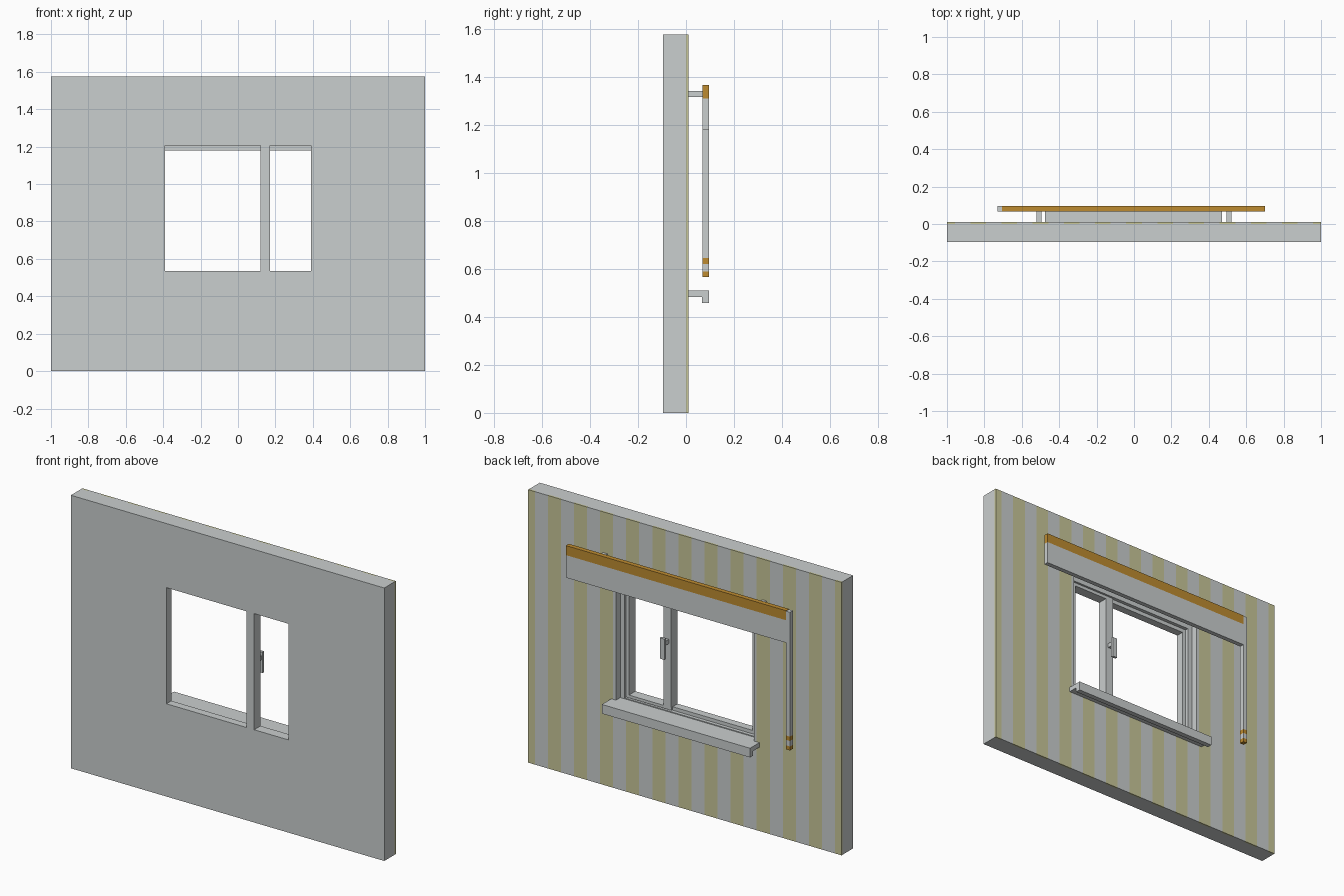
import bpy, bmesh

if "Cube" in bpy.data.objects:
    bpy.data.objects.remove(bpy.data.objects["Cube"])


def material(name, rgb):
    m = bpy.data.materials.new(name)
    m.diffuse_color = (*rgb, 1)
    m.use_nodes = True
    m.node_tree.nodes["Principled BSDF"].inputs["Base Color"].default_value = m.diffuse_color
    return m


GREY = material("plaster_grey", (0.59, 0.62, 0.62))
OLIVE = material("stripe_olive", (0.58, 0.57, 0.32))
GOLD = material("wood_gold", (0.51, 0.26, 0.03))


def finish(name, bm, mat):
    bmesh.ops.recalc_face_normals(bm, faces=bm.faces)
    me = bpy.data.meshes.new(name)
    bm.to_mesh(me)
    bm.free()
    me.materials.append(mat)
    ob = bpy.data.objects.new(name, me)
    bpy.context.collection.objects.link(ob)
    return ob


def box(name, x, y, z, mat=GREY):
    bm = bmesh.new()
    bmesh.ops.create_cube(bm, size=1)
    for v in bm.verts:
        v.co = [r[0] + (c + 0.5) * (r[1] - r[0]) for c, r in zip(v.co, (x, y, z))]
    return finish(name, bm, mat)


def ring(name, outer, inner, y, mat=GREY):
    """Rectangular frame; outer and inner are (x0, x1, z0, z1)."""
    bm = bmesh.new()

    def loop(r, yy):
        return [bm.verts.new((px, yy, pz)) for px, pz in
                ((r[0], r[2]), (r[1], r[2]), (r[1], r[3]), (r[0], r[3]))]

    loops = [loop(outer, y[0]), loop(outer, y[1]), loop(inner, y[1]), loop(inner, y[0])]
    for k in range(4):
        a, b = loops[k], loops[(k + 1) % 4]
        for i in range(4):
            j = (i + 1) % 4
            bm.faces.new((a[i], a[j], b[j], b[i]))
    return finish(name, bm, mat)


H = 1.575
WALL = (-1, 1, 0, H)
PANE = (-0.39, 0.39, 0.535, 1.205)     # clear opening at the front
HOLE = (-0.44, 0.44, 0.485, 1.255)     # wider recess at the back

# wall with stepped window opening
ring("wall_front", WALL, PANE, (-0.095, -0.05))
ring("wall_core", WALL, HOLE, (-0.05, 0.0))

# striped wallpaper layer, split around the opening
N = 24
edges = [-1] + [-1 + (i + 0.5) * 2 / N for i in range(N)] + [1]
for i in range(N + 1):
    mat = OLIVE if i % 2 == 0 else GREY
    cuts = [edges[i]] + [c for c in HOLE[:2] if edges[i] < c < edges[i + 1]] + [edges[i + 1]]
    for x in zip(cuts, cuts[1:]):
        inside = HOLE[0] < (x[0] + x[1]) / 2 < HOLE[1]
        for z in ([(0, HOLE[2]), (HOLE[3], H)] if inside else [(0, H)]):
            box("wallpaper_stripe", x, (0.0, 0.01), z, mat)

# window frame, opening sash and mullion
ring("window_frame", HOLE, (-0.412, 0.412, 0.515, 1.228), (-0.05, -0.03))
ring("window_sash", (0.12, 0.408, 0.519, 1.224), (0.17, 0.39, 0.535, 1.205), (-0.05, -0.037))
box("mullion", (0.12, 0.17), (-0.095, -0.036), (0.535, 1.205))

# window handle
box("handle_stem", (0.135, 0.155), (-0.036, -0.004), (0.90, 0.925))
box("handle_grip", (0.13, 0.16), (-0.005, 0.01), (0.825, 0.945))

# sill with hanging lip
box("sill_inner", HOLE[:2], (-0.05, 0.01), (0.485, 0.51))
bm = bmesh.new()
prof = [(0.01, 0.51), (0.095, 0.51), (0.095, 0.457), (0.066, 0.457), (0.066, 0.483), (0.01, 0.483)]
face = bm.faces.new([bm.verts.new((-0.475, y, z)) for y, z in prof])
ext = bmesh.ops.extrude_face_region(bm, geom=[face])
bmesh.ops.translate(bm, vec=(0.945, 0, 0),
                    verts=[v for v in ext["geom"] if isinstance(v, bmesh.types.BMVert)])
finish("window_sill", bm, GREY)

# roller blind: rail, cloth and wall brackets
Y = (0.068, 0.095)
box("blind_rail", (-0.705, 0.70), Y, (1.31, 1.365), GOLD)
box("blind_cloth", (-0.705, 0.70), Y, (1.18, 1.31))
for s in (-1, 1):
    box("blind_bracket", sorted((s * 0.495, s * 0.522)), (0.01, 0.068), (1.315, 1.34))

# pull strip with gold bands at its end
for z, mat in (((0.645, 1.362), GREY), ((0.62, 0.645), GOLD),
               ((0.588, 0.62), GREY), ((0.565, 0.588), GOLD)):
    box("pull_strip", (-0.73, -0.705), Y, z, mat)
